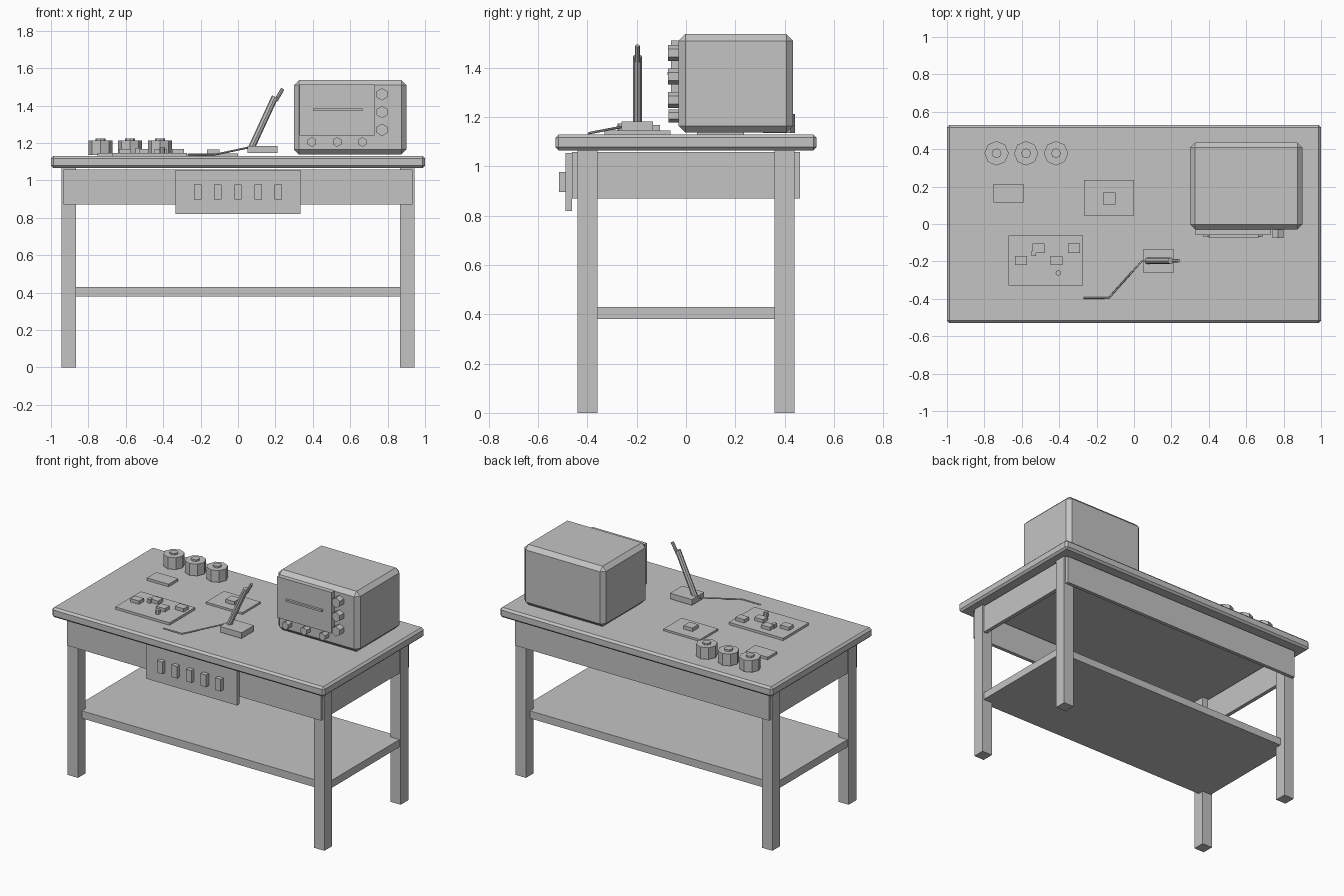
import bpy
import math
from mathutils import Vector

if "Cube" in bpy.data.objects:
    bpy.data.objects.remove(bpy.data.objects["Cube"])

grey = bpy.data.materials.new("plain_grey")
grey.diffuse_color = (0.55, 0.55, 0.55, 1)
grey.use_nodes = True
grey.node_tree.nodes["Principled BSDF"].inputs["Base Color"].default_value = grey.diffuse_color


def finish(ob, name, bevel=0):
    ob.name = name
    ob.data.materials.append(grey)
    if bevel:
        mod = ob.modifiers.new("edge_bevel", 'BEVEL')
        mod.width = bevel
        mod.segments = 1
    return ob


def box(name, x, y, z, bevel=0):
    """Box from (min, max) ranges on each axis."""
    bpy.ops.mesh.primitive_cube_add(size=1)
    ob = bpy.context.object
    for v in ob.data.vertices:
        v.co = [(r[0] + r[1]) / 2 + c * (r[1] - r[0]) for r, c in zip((x, y, z), v.co)]
    return finish(ob, name, bevel)


def rod(name, a, b, radius, sides):
    """Prism between two points."""
    a, b = Vector(a), Vector(b)
    d = b - a
    bpy.ops.mesh.primitive_cylinder_add(vertices=sides, radius=radius, depth=d.length,
                                        location=(a + b) / 2)
    ob = bpy.context.object
    if abs(d.x) + abs(d.y) > 1e-6:
        ob.rotation_euler = d.to_track_quat('Z', 'Y').to_euler()
    return finish(ob, name)


# Table: top, legs, aprons, shelf
box("table_top", (-1, 1), (-0.53, 0.53), (1.065, 1.13), 0.013)
for sx in (-1, 1):
    for sy in (-1, 1):
        cx, cy = sx * 0.905, sy * 0.4
        box("leg", (cx - 0.038, cx + 0.038), (cy - 0.04, cy + 0.04), (0, 1.066))
    cx = sx * 0.92
    box("side_apron", (cx - 0.013, cx + 0.013), (-0.44, 0.44), (0.87, 1.058))
    cy = sx * 0.451
    box("long_apron", (-0.933, 0.933), (cy - 0.012, cy + 0.012), (0.87, 1.058))
box("shelf", (-0.933, 0.933), (-0.4, 0.4), (0.38, 0.43))

# Control panel with five switches
box("control_panel", (-0.335, 0.335), (-0.488, -0.463), (0.82, 1.055))
for i in range(-2, 3):
    cx = i * 0.107
    box("switch", (cx - 0.02, cx + 0.02), (-0.516, -0.487), (0.897, 0.977))

# Instrument on the right: body, screen, slot, knobs
box("instrument_body", (0.3, 0.9), (-0.03, 0.435), (1.137, 1.537), 0.027)
box("screen_panel", (0.33, 0.73), (-0.06, -0.029), (1.24, 1.512))
box("screen_line", (0.4, 0.665), (-0.075, -0.059), (1.371, 1.383))
for z in (1.27, 1.365, 1.46):
    rod("side_knob", (0.77, -0.028, z), (0.77, -0.074, z), 0.033, 6)
for x in (0.395, 0.53, 0.665):
    rod("lower_knob", (x, -0.028, 1.205), (x, -0.07, 1.205), 0.026, 6)

# Wire spools
for x in (-0.735, -0.577, -0.417):
    rod("spool", (x, 0.378, 1.135), (x, 0.378, 1.213), 0.065, 8)
    rod("spool_hub", (x, 0.378, 1.2), (x, 0.378, 1.224), 0.026, 8)

# Flat boards and their components
box("small_plate", (-0.75, -0.59), (0.115, 0.215), (1.13, 1.147))
box("right_board", (-0.267, 0), (0.045, 0.235), (1.13, 1.143))
box("right_board_chip", (-0.165, -0.1), (0.105, 0.168), (1.142, 1.166))
box("circuit_board", (-0.67, -0.272), (-0.33, -0.062), (1.13, 1.146))
for x, y in ((-0.605, -0.195), (-0.51, -0.13), (-0.415, -0.195), (-0.322, -0.13)):
    box("chip", (x - 0.032, x + 0.032), (y - 0.025, y + 0.025), (1.145, 1.168))
box("small_component", (-0.547, -0.525), (-0.172, -0.145), (1.145, 1.172))
rod("capacitor", (-0.405, -0.262, 1.145), (-0.405, -0.262, 1.175), 0.015, 8)

# Soldering tool: stand, handle, tip
box("tool_stand", (0.05, 0.21), (-0.262, -0.133), (1.145, 1.183))
rod("tool_handle", (0.068, -0.197, 1.165), (0.198, -0.197, 1.447), 0.018, 8)
rod("tool_tip", (0.202, -0.197, 1.425), (0.239, -0.197, 1.49), 0.01, 8)

# Cable on the bench
curve = bpy.data.curves.new("tool_cable", 'CURVE')
curve.dimensions = '3D'
curve.bevel_depth = 0.005
curve.bevel_resolution = 0
curve.use_fill_caps = True
path = [(0.07, -0.197, 1.175), (0.04, -0.2, 1.172), (-0.135, -0.395, 1.135), (-0.27, -0.395, 1.135)]
spline = curve.splines.new('POLY')
spline.points.add(len(path) - 1)
for p, co in zip(spline.points, path):
    p.co = (*co, 1)
cable = bpy.data.objects.new("tool_cable", curve)
bpy.context.collection.objects.link(cable)
curve.materials.append(grey)
